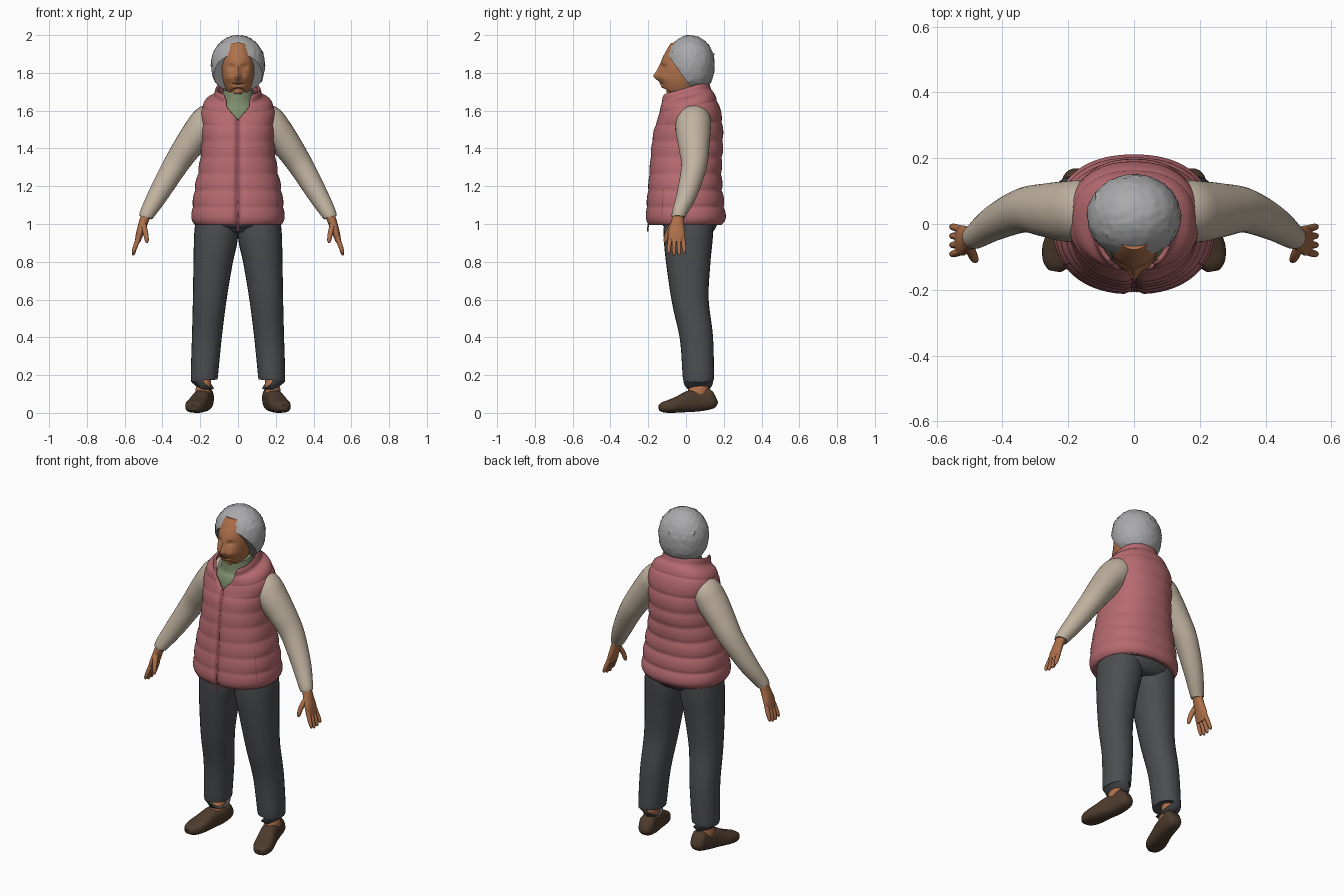
import bpy, bmesh, math
from mathutils import Vector, Matrix, noise

if "Cube" in bpy.data.objects:
    bpy.data.objects.remove(bpy.data.objects["Cube"])


def material(name, r, g, b):
    m = bpy.data.materials.new(name)
    m.use_nodes = True
    m.diffuse_color = (r, g, b, 1)
    bsdf = next(n for n in m.node_tree.nodes if n.type == "BSDF_PRINCIPLED")
    bsdf.inputs["Base Color"].default_value = (r, g, b, 1)
    bsdf.inputs["Roughness"].default_value = 0.8
    return m


PINK = material("dusty pink", .47, .145, .16)
SEAM = material("dark pink", .33, .085, .1)
CREAM = material("cream", .53, .45, .35)
GREY = material("charcoal", .073, .075, .081)
SKIN = material("brown skin", .43, .165, .07)
LIPS = material("dark lips", .27, .085, .04)
HAIR = material("silver hair", .4, .4, .41)
SHOE = material("brown leather", .075, .044, .026)
GREEN = material("sage green", .21, .27, .15)


def finish(name, bm, mat, angle=50):
    bmesh.ops.recalc_face_normals(bm, faces=bm.faces)
    me = bpy.data.meshes.new(name)
    bm.to_mesh(me)
    bm.free()
    me.materials.append(mat)
    ob = bpy.data.objects.new(name, me)
    bpy.context.collection.objects.link(ob)
    bpy.ops.object.select_all(action="DESELECT")
    ob.select_set(True)
    bpy.context.view_layer.objects.active = ob
    bpy.ops.object.shade_smooth_by_angle(angle=math.radians(angle))
    return ob


def spline(rows, n):
    """Smooth rows of numbers into n steps per span."""
    out = []
    for i in range(len(rows) - 1):
        a, b, c, d = (rows[max(0, min(len(rows) - 1, i + k))] for k in (-1, 0, 1, 2))
        for s in range(n):
            t = s / n
            out.append([q + .5 * t * (r - p + t * (2 * p - 5 * q + 4 * r - w + t * (3 * (q - r) + w - p)))
                        for p, q, r, w in zip(a, b, c, d)])
    out.append(list(rows[-1]))
    return out


def skin(name, rings, mat, closed=True, caps=True):
    """Join rings of points with quads."""
    bm = bmesh.new()
    vs = [[bm.verts.new(p) for p in ring] for ring in rings]
    count = len(rings[0])
    for a, b in zip(vs, vs[1:]):
        for j in range(count if closed else count - 1):
            k = (j + 1) % count
            bm.faces.new((a[j], a[k], b[k], b[j]))
    if caps:
        bm.faces.new(vs[0])
        bm.faces.new(vs[-1])
    return finish(name, bm, mat)


def power(v, p):
    return math.copysign(abs(v) ** (2 / p), v)


def tube(name, rows, mat, side=1, axis="Y", sides=28, n=6, p=2.0, change=None):
    """Sweep ellipses along a path; a row is x, y, z, radius along axis, other radius."""
    rows = spline(rows, n)
    path = [Vector((r[0] * side, r[1], r[2])) for r in rows]
    rings = []
    for i, r in enumerate(rows):
        t = (path[min(i + 1, len(path) - 1)] - path[max(i - 1, 0)]).normalized()
        u = Vector((0, 1, 0)) if axis == "Y" else Vector((1, 0, 0))
        u = (u - t * u.dot(t)).normalized()
        v = t.cross(u)
        ring = []
        for j in range(sides):
            a = math.tau * j / sides
            q = path[i] + u * power(math.cos(a), p) * r[3] + v * power(math.sin(a), p) * r[4]
            ring.append(change(q, r) if change else q)
        rings.append(ring)
    return skin(name, rings, mat)


# Quilted vest: z, half width, front y, back y, tilt, half opening angle
VEST = spline([
    (.995, .228, -.195, .188, 0, .01), (1.03, .24, -.206, .204, 0, .01),
    (1.1, .236, -.204, .198, 0, .01), (1.2, .222, -.195, .187, 0, .01),
    (1.3, .202, -.187, .184, 0, .01), (1.4, .19, -.179, .19, 0, .01),
    (1.5, .19, -.165, .19, .03, .01), (1.56, .193, -.148, .182, .1, .01),
    (1.61, .188, -.138, .165, .2, .12), (1.65, .165, -.133, .145, .25, .3),
    (1.675, .125, -.133, .127, .28, .45), (1.705, .115, -.138, .118, .3, .6),
    (1.718, .11, -.133, .112, .3, .7)], 9)


def vest_point(row, a, grow=0.0):
    z, hw, front, back, tilt, _ = row
    groove = (1 - abs(math.sin(math.pi * (z - 1) / .088)) ** .5) * (z < 1.66)
    k = 1 - groove * (.04 - .014 * math.cos(a))
    x = (hw * k + grow) * power(math.sin(a), 2.3)
    ry = (back - front) / 2
    y = (front + back) / 2 - (ry * k + grow) * power(math.cos(a), 2.3)
    if y < 0:
        y += .012 * math.exp(-(x / .014) ** 2)
    return Vector((x, y, z + tilt * y))


def vest_ring(row, sides=72):
    gap = max(row[5], .01)
    return [vest_point(row, gap + (math.tau - 2 * gap) * j / sides) for j in range(sides + 1)]


vest = skin("quilted_vest", [vest_ring(r) for r in VEST], PINK, closed=False, caps=False)
shell = vest.modifiers.new("thickness", "SOLIDIFY")
shell.thickness = .014
shell.offset = 0


def vest_strip(name, low, high, angle, width):
    rows = [r for r in VEST if low < r[0] < high]
    skin(name, [[vest_point(r, angle + s * width, .009) for s in (-1, 0, 1)] for r in rows],
         SEAM, closed=False, caps=False)


vest_strip("vest_zip", .99, 1.57, 0, .025)
tube("zip_pull", [(0, -.2, 1.0, .004, .006), (0, -.203, .96, .004, .005)], SEAM, sides=8, n=1)

# Shirt collar and neck
tube("shirt", [(0, .01, 1.45, .13, .15), (0, 0, 1.58, .125, .13),
               (0, 0, 1.64, .1, .095), (0, -.008, 1.712, .085, .078)], GREEN)
tube("neck", [(0, .02, 1.6, .06, .06), (0, -.02, 1.75, .065, .06)], SKIN)

# Head, with soft facial features: x, z, x spread, z spread, push
FEATURES = [(0, 1.783, .016, .022, -.028), (0, 1.82, .01, .025, -.012),
            (.034, 1.832, .02, .014, .013), (-.034, 1.832, .02, .014, .013),
            (.045, 1.775, .022, .02, -.008), (-.045, 1.775, .022, .02, -.008),
            (0, 1.741, .034, .006, .008), (0, 1.7, .024, .016, -.01)]


def face(q, row):
    if q.y < row[1]:
        x, z = q.x, q.z
        q.y += sum(d * math.exp(-((x - fx) / sx) ** 2 - ((z - fz) / sz) ** 2)
                   for fx, fz, sx, sz, d in FEATURES)
    return q


tube("head", [(0, -.07, 1.672, .035, .03), (0, -.055, 1.69, .075, .05),
              (0, -.04, 1.74, .105, .074), (0, -.03, 1.79, .112, .084),
              (0, -.02, 1.85, .11, .087), (0, -.01, 1.9, .095, .08),
              (0, 0, 1.94, .08, .065)], SKIN, sides=72, n=9, change=face)
tube("mouth", [(-.028, -.126, 1.744, .003, .002), (0, -.138, 1.741, .004, .003),
               (.028, -.126, 1.744, .003, .002)], LIPS, sides=8, n=4)

# Curly hair, cut away along the hairline
bm = bmesh.new()
bmesh.ops.create_icosphere(bm, subdivisions=5, radius=1)
for v in bm.verts:
    d = v.co.copy()
    v.co *= 1 + .012 * noise.noise(d * 6) + .09 * max(0, noise.noise(d * 11) - .3)
    if d.z < 0:
        v.co.x *= 1 + .3 * d.z ** 2
        v.co.y *= 1 + .3 * d.z ** 2
bmesh.ops.transform(bm, verts=bm.verts,
                    matrix=Matrix.Translation((0, .022, 1.85)) @ Matrix.Diagonal((.142, .129, .149, 1)))
cut = bmesh.ops.bisect_plane(bm, geom=bm.verts[:] + bm.edges[:] + bm.faces[:],
                             plane_co=(0, -.105, 1.908), plane_no=(0, -.82, -.58), clear_outer=True)
bmesh.ops.holes_fill(bm, edges=[e for e in bm.edges if e.is_boundary], sides=0)
finish("curly_hair", bm, HAIR, 40)

# Hips
tube("hips", [(0, .02, .95, .1, .17), (0, .022, 1.0, .145, .226), (0, .01, 1.1, .145, .21)], GREY)

for side, word in ((1, "left"), (-1, "right")):
    # Vest pocket
    vest_strip(word + "_pocket_seam", 1.03, 1.2, side * 1.0, .012)
    # Sleeve
    tube(word + "_sleeve", [
        (.1, .04, 1.575, .08, .07), (.155, .04, 1.545, .093, .088), (.2, .038, 1.495, .093, .086),
        (.265, .042, 1.41, .082, .076), (.335, .042, 1.305, .068, .066), (.42, .005, 1.16, .054, .054),
        (.478, -.035, 1.06, .039, .041), (.488, -.04, 1.035, .035, .035)], CREAM, side)
    # Hand
    tube(word + "_palm", [(.482, -.038, 1.06, .03, .027), (.5, -.045, 1.01, .034, .024),
                          (.52, -.05, .95, .046, .02), (.532, -.05, .905, .042, .014)], SKIN, side)
    for i in range(4):
        o = -.033 + i * .022
        drop = .01 * abs(i - 1.4)
        tube(f"{word}_finger_{i + 1}", [
            (.525, -.05 + o, .93, .012, .013), (.544, -.05 + 1.2 * o, .88, .011, .012),
            (.553, -.05 + 1.25 * o, .84 + drop, .009, .009),
            (.553, -.05 + 1.25 * o, .83 + drop, .004, .004)], SKIN, side, sides=12, n=4)
    tube(word + "_thumb", [(.502, -.065, 1.0, .016, .015), (.49, -.095, .955, .014, .014),
                           (.483, -.108, .915, .011, .011), (.482, -.11, .9, .005, .005)],
         SKIN, side, sides=12, n=4)
    # Trouser leg
    tube(word + "_trouser_leg", [
        (.112, .015, 1.04, .13, .11), (.117, .012, .93, .13, .116), (.132, .012, .8, .118, .104),
        (.15, .022, .6, .098, .089), (.165, .055, .4, .088, .079), (.178, .065, .2, .083, .072),
        (.178, .066, .175, .079, .068)], GREY, side, p=2.2)
    # Ankle and foot
    tube(word + "_ankle", [(.18, .08, .24, .042, .038), (.18, .08, .16, .041, .037),
                           (.184, .065, .11, .055, .042), (.186, .06, .06, .05, .035)], SKIN, side)
    # Slip-on shoe, heel to toe
    tube(word + "_shoe", [
        (.17, .154, .088, .025, .03), (.172, .135, .08, .044, .056), (.18, .08, .068, .048, .058),
        (.195, .02, .061, .049, .057), (.21, -.03, .047, .053, .046), (.225, -.08, .036, .055, .036),
        (.236, -.12, .03, .042, .028), (.24, -.142, .027, .02, .015)],
         SHOE, side, axis="X", p=2.6)
